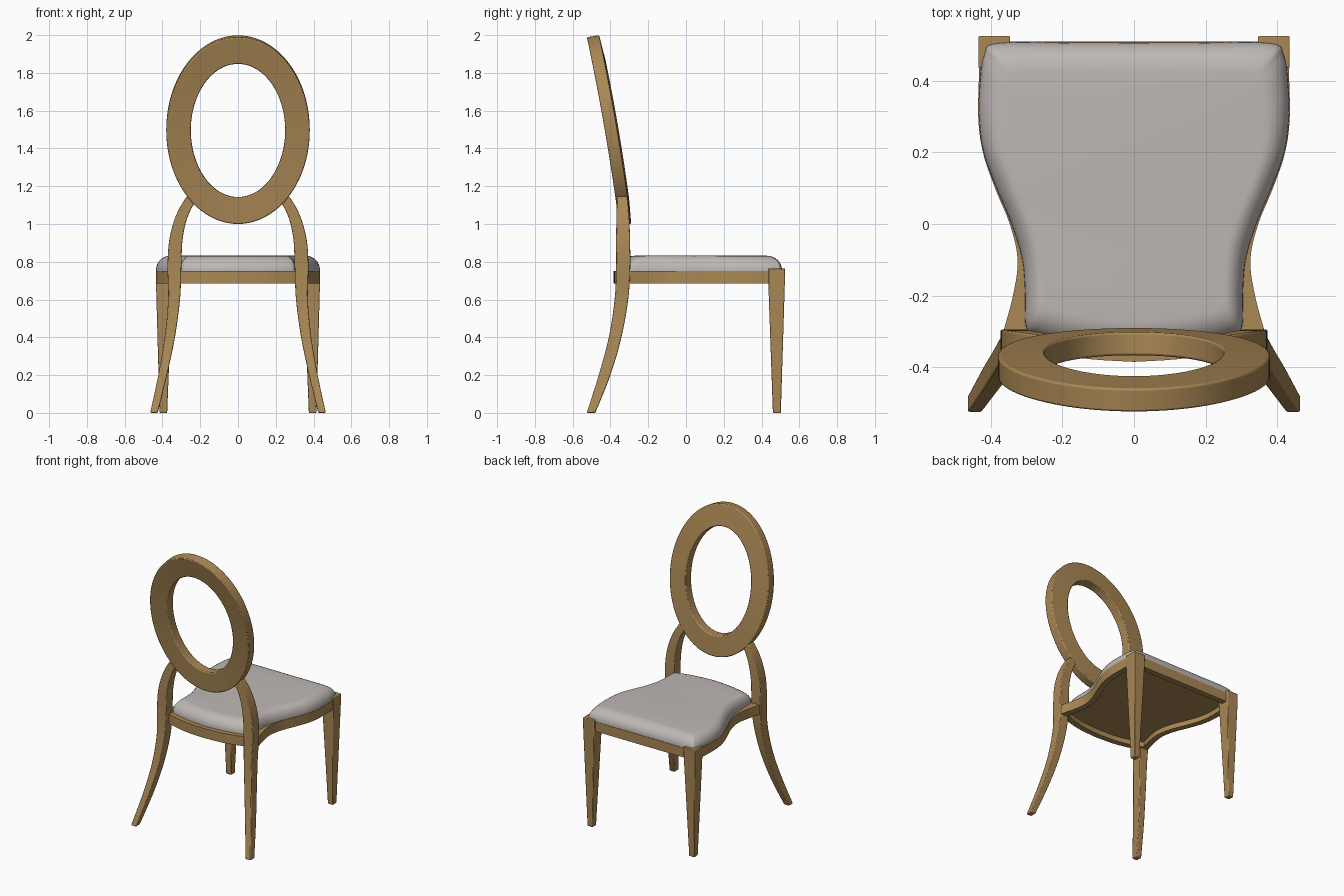
import bpy, bmesh, math

if "Cube" in bpy.data.objects:
    bpy.data.objects.remove(bpy.data.objects["Cube"])


def material(name, rgb):
    m = bpy.data.materials.new(name)
    m.diffuse_color = (*rgb, 1)
    m.use_nodes = True
    m.node_tree.nodes["Principled BSDF"].inputs["Base Color"].default_value = m.diffuse_color
    return m


WOOD = material("warm wood", (0.40, 0.245, 0.09))
FABRIC = material("light grey fabric", (0.52, 0.48, 0.46))


def smooth_path(pts, steps=6):
    """Catmull-Rom curve through tuples of any size."""
    p = [pts[0]] + list(pts) + [pts[-1]]
    out = []
    for i in range(1, len(p) - 2):
        for k in range(steps):
            t = k / steps
            out.append(tuple(
                0.5 * (2 * b + (c - a) * t + (2 * a - 5 * b + 4 * c - d) * t * t
                       + (3 * b - a - 3 * c + d) * t ** 3)
                for a, b, c, d in zip(p[i - 1], p[i], p[i + 1], p[i + 2])))
    out.append(tuple(pts[-1]))
    return out


def finish(name, bm, mat, bevel=0.0):
    bmesh.ops.recalc_face_normals(bm, faces=bm.faces)
    me = bpy.data.meshes.new(name)
    bm.to_mesh(me)
    bm.free()
    ob = bpy.data.objects.new(name, me)
    bpy.context.collection.objects.link(ob)
    me.materials.append(mat)
    if bevel:
        b = ob.modifiers.new("soft edges", 'BEVEL')
        b.width, b.segments = bevel, 2
        b.limit_method, b.angle_limit = 'ANGLE', math.radians(40)
    bpy.ops.object.select_all(action='DESELECT')
    ob.select_set(True)
    bpy.context.view_layer.objects.active = ob
    bpy.ops.object.shade_smooth_by_angle(angle=math.radians(35))
    return ob


def loft(loops, closed=False):
    """Skin a list of equal loops; cap the ends unless closed."""
    bm = bmesh.new()
    rows = [[bm.verts.new(c) for c in loop] for loop in loops]
    n = len(rows[0])
    pairs = list(zip(rows, rows[1:])) + ([(rows[-1], rows[0])] if closed else [])
    for a, b in pairs:
        for i in range(n):
            j = (i + 1) % n
            bm.faces.new((a[i], a[j], b[j], b[i]))
    if not closed:
        bm.faces.new(rows[0])
        bm.faces.new(rows[-1])
    return bm


def box_loop(z, x0, x1, y0, y1, side=1):
    return [(side * x, y, z) for x, y in ((x0, y0), (x1, y0), (x1, y1), (x0, y1))]


def mirrored(half):
    """Full plan outline from the x >= 0 half, back centre to front centre."""
    return half + [(-x, y) for x, y in reversed(half) if x > 1e-4]


# Oval back: curved, leaning ring
def back_point(rx, rz, a, front):
    x, z = rx * math.sin(a), 1.5 + rz * math.cos(a)
    t = z - 1
    y = -0.355 - 0.07 * t - 0.10 * t * t - 0.015 * (x / 0.38) ** 2
    return (x, y + 0.065, z) if front else (x, y, z - 0.012 * t)


ring = []
for i in range(80):
    a = 2 * math.pi * i / 80
    ring.append([back_point(0.38, 0.5, a, True), back_point(0.38, 0.5, a, False),
                 back_point(0.25, 0.357, a, False), back_point(0.25, 0.357, a, True)])
finish("oval_back", loft(ring, closed=True), WOOD, 0.006)

# Rear legs sweep up into the arms holding the oval: z, x0, x1, y0, y1
rear = smooth_path([
    (0.00, 0.425, 0.465, -0.526, -0.480),
    (0.20, 0.376, 0.422, -0.462, -0.400),
    (0.40, 0.334, 0.388, -0.409, -0.342),
    (0.60, 0.307, 0.370, -0.378, -0.306),
    (0.77, 0.300, 0.373, -0.370, -0.295),
    (0.90, 0.295, 0.366, -0.370, -0.296),
    (1.00, 0.278, 0.344, -0.369, -0.299),
    (1.08, 0.248, 0.312, -0.367, -0.304),
    (1.145, 0.205, 0.272, -0.366, -0.310)])
# Front legs: square block above a straight taper
front = [(0.0, 0.375, 0.415, 0.460, 0.502),
         (0.68, 0.348, 0.434, 0.436, 0.523),
         (0.765, 0.346, 0.435, 0.436, 0.525)]
for side, word in ((1, "right"), (-1, "left")):
    finish("rear_leg_" + word, loft([box_loop(*s, side) for s in rear]), WOOD, 0.005)
    finish("front_leg_" + word, loft([box_loop(*s, side) for s in front]), WOOD, 0.004)

# Seat frame: S-curved sides, bowed back, recessed underside
frame_half = smooth_path([(0, -0.385), (0.15, -0.374), (0.29, -0.34)], 5) + smooth_path([
    (0.365, -0.30), (0.338, -0.2), (0.325, -0.1), (0.347, 0.0), (0.388, 0.1),
    (0.422, 0.2), (0.435, 0.3), (0.432, 0.44)], 5) + [(0.43, 0.51), (0, 0.51)]
outline = mirrored(frame_half)
bm = loft([[(x, y, z) for x, y in outline] for z in (0.685, 0.752)])
bmesh.ops.recalc_face_normals(bm, faces=bm.faces)
under = min((f for f in bm.faces if len(f.verts) > 4),
            key=lambda f: f.calc_center_median().z)
bmesh.ops.inset_region(bm, faces=[under], thickness=0.04, use_even_offset=True)
floor = bmesh.ops.extrude_face_region(bm, geom=[under])
bmesh.ops.translate(bm, vec=(0, 0, 0.035),
                    verts=[v for v in floor["geom"] if isinstance(v, bmesh.types.BMVert)])
if under.is_valid:
    bmesh.ops.delete(bm, geom=[under], context='FACES_ONLY')
finish("seat_frame", bm, WOOD)

# Cushion: the same waisted plan with a rounded top edge
cushion_half = smooth_path([(0, -0.355), (0.15, -0.34), (0.27, -0.312), (0.302, -0.285),
                            (0.304, -0.2), (0.312, -0.1), (0.342, 0.0), (0.384, 0.1),
                            (0.420, 0.2), (0.433, 0.3), (0.430, 0.4), (0.418, 0.475),
                            (0.385, 0.505), (0.2, 0.507), (0, 0.507)], 5)
plan = mirrored(cushion_half)
loops = []
for k in range(9):
    a = math.pi / 2 * k / 8
    inset = 1 - math.cos(a)
    sx, sy = 1 - 0.17 * inset, 1 - 0.19 * inset
    loops.append([(x * sx, 0.08 + (y - 0.08) * sy, 0.758 + 0.074 * math.sin(a))
                  for x, y in plan])
loops.insert(0, [(x, y, 0.745) for x, y in plan])
finish("seat_cushion", loft(loops), FABRIC)
